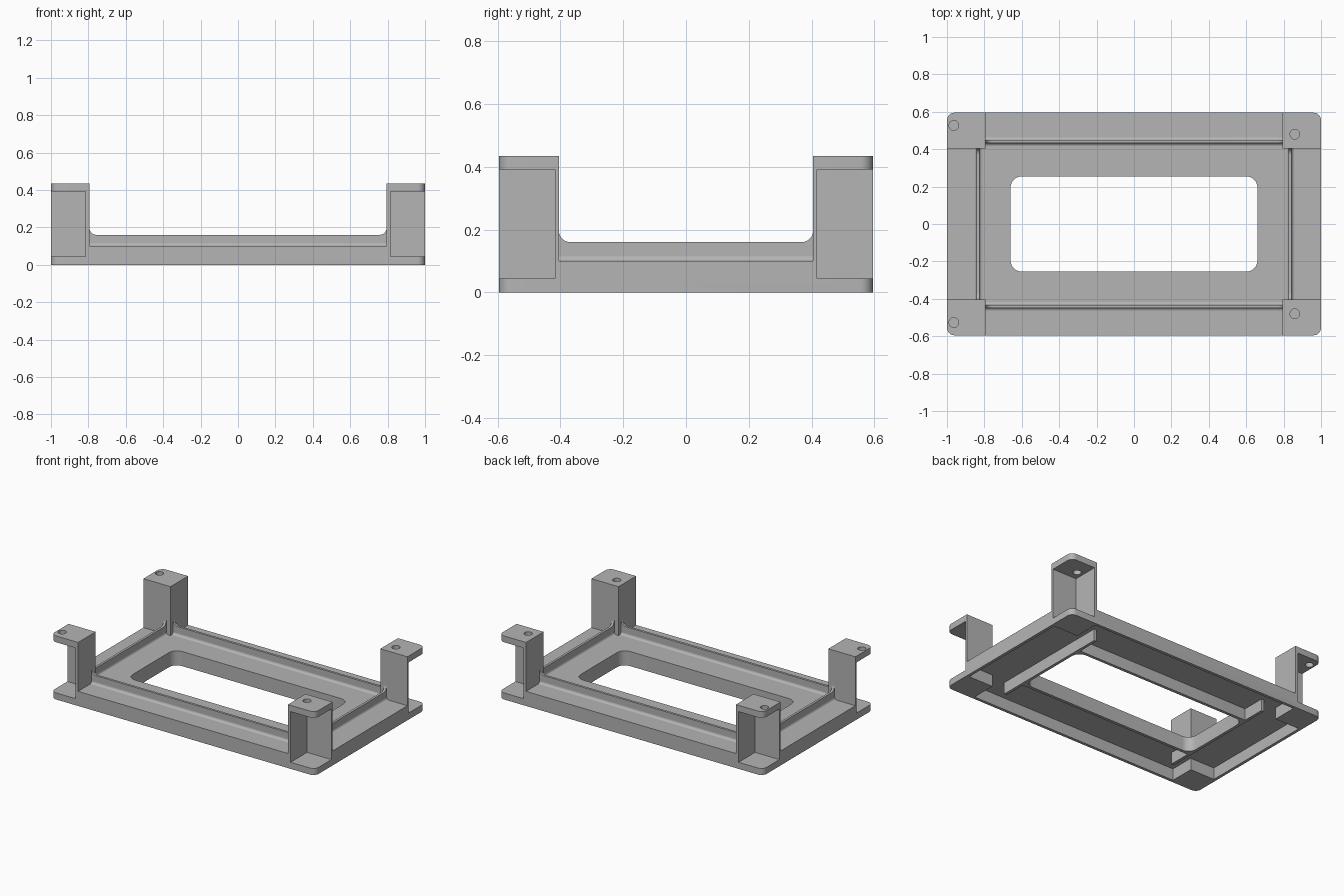
import bpy, bmesh, math
from mathutils import Vector

if "Cube" in bpy.data.objects:
    bpy.data.objects.remove(bpy.data.objects["Cube"], do_unlink=True)

grey = bpy.data.materials.new("light grey")
grey.use_nodes = True
grey.diffuse_color = (0.46, 0.46, 0.46, 1)
grey.node_tree.nodes["Principled BSDF"].inputs["Base Color"].default_value = (0.46, 0.46, 0.46, 1)

HX, HY = 1.0, 0.595          # outer half sizes
PX, PY = 0.795, 0.405        # inner faces of the corner posts
WALL = 0.02
TOP, DECK, LIP = 0.435, 0.1, 0.16
CEIL = DECK - WALL           # underside of the deck
LX, LY = 0.835, 0.44         # lip centre lines
OX, OY = 0.66, 0.255         # opening half sizes


def prism(name, outline, vec, place):
    """Extrude a 2D outline, mapped into space by place, along vec."""
    bm = bmesh.new()
    face = bm.faces.new([bm.verts.new(place(a, b)) for a, b in outline])
    new = bmesh.ops.extrude_face_region(bm, geom=[face])["geom"]
    bmesh.ops.translate(bm, vec=Vector(vec), verts=[v for v in new if isinstance(v, bmesh.types.BMVert)])
    bmesh.ops.recalc_face_normals(bm, faces=bm.faces)
    mesh = bpy.data.meshes.new(name)
    bm.to_mesh(mesh)
    bm.free()
    obj = bpy.data.objects.new(name, mesh)
    bpy.context.collection.objects.link(obj)
    mesh.materials.append(grey)
    return obj


def arc(cx, cy, r, start, end, n=8):
    return [(cx + r * math.cos(math.radians(start + (end - start) * i / n)),
             cy + r * math.sin(math.radians(start + (end - start) * i / n))) for i in range(n + 1)]


def rounded(name, hx, hy, r, z0, z1):
    pts = []
    for i, (sx, sy) in enumerate([(1, 1), (-1, 1), (-1, -1), (1, -1)]):
        pts += arc(sx * (hx - r), sy * (hy - r), r, 90 * i, 90 * i + 90)
    return prism(name, pts, (0, 0, z1 - z0), lambda a, b: (a, b, z0))


def box(name, x0, x1, y0, y1, z0, z1):
    return prism(name, [(x0, y0), (x1, y0), (x1, y1), (x0, y1)], (0, 0, z1 - z0), lambda a, b: (a, b, z0))


def cut(target, cutter):
    bpy.context.view_layer.objects.active = target
    mod = target.modifiers.new("cut", 'BOOLEAN')
    mod.operation, mod.solver, mod.object = 'DIFFERENCE', 'EXACT', cutter
    bpy.ops.object.modifier_apply(modifier=mod.name)
    bpy.data.objects.remove(cutter, do_unlink=True)


# Main frame: a rounded block cut down to deck and four corner posts
frame = rounded("frame", HX, HY, 0.04, 0, TOP)
cut(frame, box("cutter", -PX, PX, -2, 2, DECK, 1))
cut(frame, box("cutter", -2, 2, -PY, PY, DECK, 1))

# Hollow underside, leaving solid corner pads and a thin rim
cut(frame, box("cutter", -PX, PX, WALL - HY, HY - WALL, -1, CEIL))
cut(frame, box("cutter", WALL - HX, HX - WALL, -PY, PY, -1, CEIL))
cut(frame, rounded("cutter", OX, OY, 0.06, -1, 1))

# Outward-open post pockets and mounting holes
for sx in (-1, 1):
    for sy in (-1, 1):
        xs = sorted((sx * (PX + WALL), sx * 2))
        ys = sorted((sy * (PY + 0.012), sy * 2))
        cut(frame, box("cutter", *xs, *ys, 0.045, 0.392))
        hx, hy = (0.86, 0.48) if sx > 0 else (-0.963, 0.527)
        hole = arc(hx, sy * hy, 0.026, 0, 345, 23)
        cut(frame, prism("cutter", hole, (0, 0, 0.3), lambda a, b: (a, b, 0.3)))

parts = [frame]

# Wall around the opening, below the deck
opening_wall = rounded("opening_wall", OX + WALL, OY + WALL, 0.004, 0, CEIL + 0.005)
cut(opening_wall, rounded("cutter", OX, OY, 0.06, -1, 1))
parts.append(opening_wall)

# Cross ribs extending the short walls of the opening
for sx, side in ((-1, "right"), (1, "left")):
    for sy, end in ((-1, "front"), (1, "back")):
        xs = sorted((sx * OX, sx * (OX + WALL)))
        ys = sorted((sy * OY, sy * 0.43))
        parts.append(box(f"rib_{end}_{side}", *xs, *ys, 0, CEIL + 0.005))


# Upright lips between the posts, swept up at the ends, with filleted feet
def lip(name, half, offset, along_x):
    t, r, f = 0.008, 0.038, 0.016
    put = (lambda u, v, z: (u, v, z)) if along_x else (lambda u, v, z: (v, u, z))
    e = half + 0.004
    side = [(-e, DECK - 0.005), (e, DECK - 0.005), (e, LIP + r)]
    side += arc(half - r, LIP + r, r, 0, -90)
    side += arc(r - half, LIP + r, r, -90, -180) + [(-e, LIP + r)]
    parts.append(prism(name, side, put(0, 2 * t, 0), lambda a, b: put(a, offset - t, b)))
    for s in (-1, 1):
        foot = [(0, DECK - 0.005), (0, DECK + f)] + arc(f, DECK + f, f, 180, 270, 5)[1:] + [(f, DECK - 0.005)]
        parts.append(prism(name + "_fillet", foot, put(2 * half, 0, 0),
                           lambda a, b: put(-half, offset + s * (t + a), b)))


lip("front_lip", PX, -LY, True)
lip("back_lip", PX, LY, True)
lip("right_lip", PY, -LX, False)
lip("left_lip", PY, LX, False)

# Smooth the rounded corners and keep hard edges sharp
bpy.ops.object.select_all(action='DESELECT')
for p in parts:
    p.select_set(True)
bpy.context.view_layer.objects.active = frame
bpy.ops.object.shade_smooth_by_angle(angle=math.radians(30))
